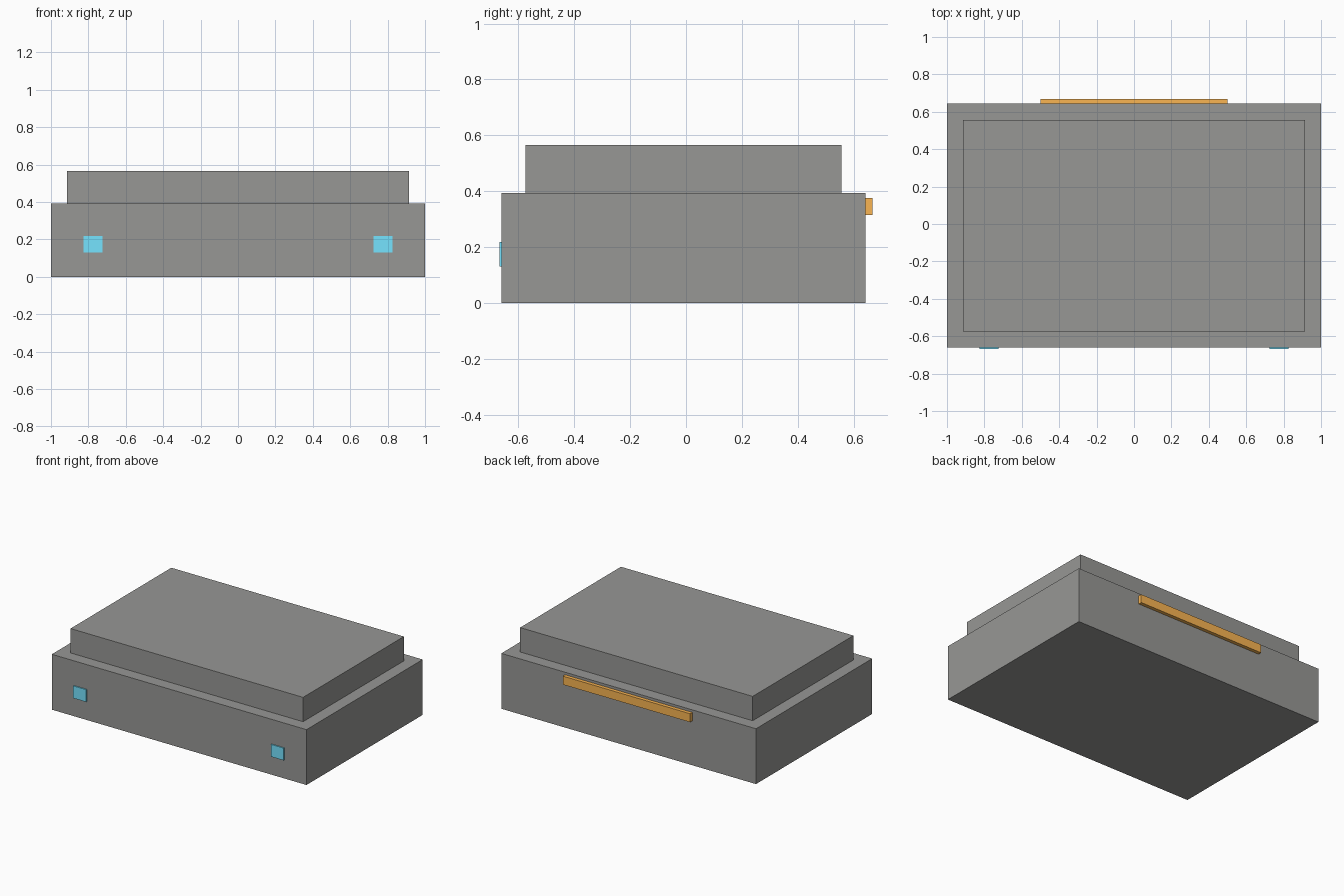
import bpy

if "Cube" in bpy.data.objects:
    bpy.data.objects.remove(bpy.data.objects["Cube"])


def material(name, color):
    m = bpy.data.materials.new(name)
    m.diffuse_color = color
    m.use_nodes = True
    m.node_tree.nodes["Principled BSDF"].inputs["Base Color"].default_value = m.diffuse_color
    return m


def box(name, x, y, z, mat):
    """Box from (min, max) ranges on each axis."""
    center = [(r[0] + r[1]) / 2 for r in (x, y, z)]
    bpy.ops.mesh.primitive_cube_add(size=1, location=center)
    ob = bpy.context.object
    ob.name = name
    ob.scale = [r[1] - r[0] for r in (x, y, z)]
    bpy.ops.object.transform_apply(location=False, rotation=False, scale=True)
    ob.data.materials.append(mat)
    return ob


grey = material("dark_grey", (0.31, 0.31, 0.30, 1))
blue = material("blue", (0.18, 0.77, 1.0, 1))
orange = material("orange", (0.95, 0.46, 0.085, 1))

# Main body and the inset raised block on top
box("body", (-1, 1), (-0.66, 0.643), (0, 0.393), grey)
box("top_block", (-0.913, 0.913), (-0.574, 0.556), (0.393, 0.566), grey)

# Long bar high on the back face
box("back_bar", (-0.5, 0.5), (0.643, 0.668), (0.315, 0.375), orange)

# Thin square panels on the front face, one per side
for side, s in (("left", -1), ("right", 1)):
    box("front_panel_" + side, sorted((s * 0.725, s * 0.827)),
        (-0.668, -0.66), (0.131, 0.218), blue)
